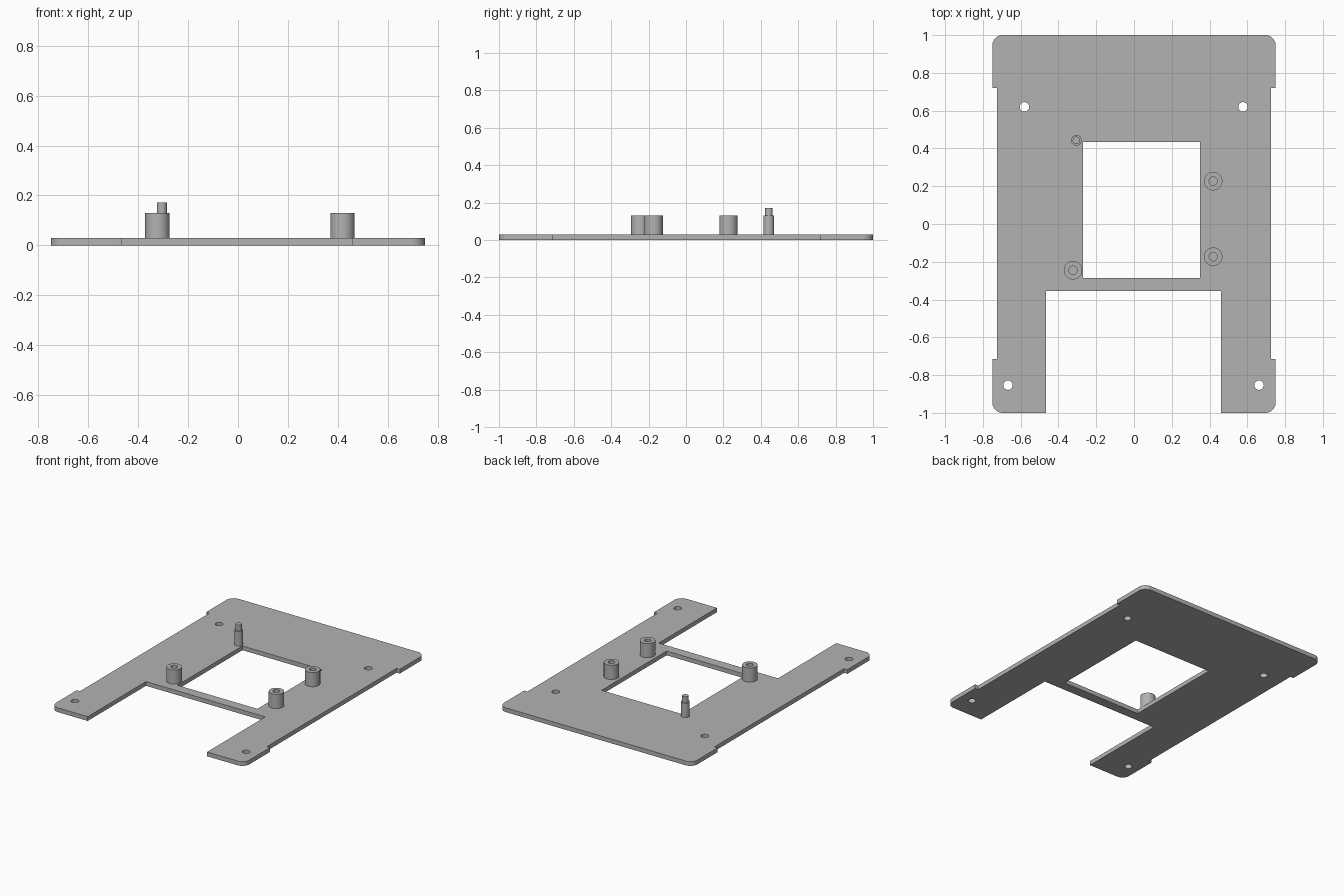
import bpy
import bmesh
from math import cos, sin, pi, radians
from mathutils import Vector

cube = bpy.data.objects.get("Cube")
if cube:
    bpy.data.objects.remove(cube, do_unlink=True)

THICK = 0.03      # plate thickness
BOSS_TOP = 0.13   # height of the standoffs

grey = bpy.data.materials.new("plain grey")
grey.use_nodes = True
grey.diffuse_color = (0.45, 0.45, 0.45, 1)
grey.node_tree.nodes["Principled BSDF"].inputs["Base Color"].default_value = grey.diffuse_color


def finish(bm, name, location=(0, 0, 0)):
    """Turn a bmesh into a smooth object with crisp edges."""
    bmesh.ops.recalc_face_normals(bm, faces=bm.faces)
    mesh = bpy.data.meshes.new(name)
    bm.to_mesh(mesh)
    bm.free()
    mesh.materials.append(grey)
    mesh.shade_smooth()
    mesh.set_sharp_from_angle(angle=radians(30))
    obj = bpy.data.objects.new(name, mesh)
    obj.location = location
    bpy.context.collection.objects.link(obj)
    return obj


def arc(cx, cy, r, start, end, steps):
    """Points along an arc, angles in degrees."""
    angles = [radians(start + (end - start) * i / steps) for i in range(steps + 1)]
    return [(cx + r * cos(a), cy + r * sin(a)) for a in angles]


def add_loop(bm, points):
    verts = [bm.verts.new((x, y, 0)) for x, y in points]
    for a, b in zip(verts, verts[1:] + verts[:1]):
        bm.edges.new((a, b))


def lathe(name, profile, location):
    """Revolve an (r, z) profile around the vertical axis."""
    bm = bmesh.new()
    verts = [bm.verts.new((r, 0, z)) for r, z in profile]
    edges = [bm.edges.new(pair) for pair in zip(verts, verts[1:])]
    bmesh.ops.spin(bm, geom=verts + edges, cent=(0, 0, 0), axis=(0, 0, 1),
                   angle=2 * pi, steps=40)
    bmesh.ops.remove_doubles(bm, verts=bm.verts, dist=0.0001)
    return finish(bm, name, location)


# Base plate outline: rounded corners, stepped sides, open slot at the front
W, NECK, R = 0.75, 0.725, 0.055
outline = (
    arc(W - R, 1 - R, R, 0, 90, 10)
    + arc(R - W, 1 - R, R, 90, 180, 10)
    + [(-W, 0.72), (-NECK, 0.72), (-NECK, -0.715), (-W, -0.715)]
    + arc(R - W, R - 1, R, 180, 270, 10)
    + [(-0.465, -1), (-0.465, -0.355), (0.46, -0.355), (0.46, -1)]
    + arc(W - R, R - 1, R, 270, 360, 10)
    + [(W, -0.715), (NECK, -0.715), (NECK, 0.72), (W, 0.72)]
)
window = [(-0.27, -0.285), (0.35, -0.285), (0.35, 0.435), (-0.27, 0.435)]
screw_holes = [(-0.58, 0.62), (0.577, 0.62), (-0.667, -0.853), (0.662, -0.853)]

plate = bmesh.new()
add_loop(plate, outline)
add_loop(plate, window)
for x, y in screw_holes:
    add_loop(plate, arc(x, y, 0.025, 0, 360, 32)[:-1])
bmesh.ops.triangle_fill(plate, edges=plate.edges, use_beauty=True, normal=(0, 0, 1))
raised = bmesh.ops.extrude_face_region(plate, geom=plate.faces[:], use_keep_orig=True)
top = [v for v in raised["geom"] if isinstance(v, bmesh.types.BMVert)]
bmesh.ops.translate(plate, verts=top, vec=Vector((0, 0, THICK)))
finish(plate, "base_plate")

# Hollow standoffs with blind holes
ROOT = THICK - 0.01
boss = [(0, THICK + 0.002), (0.022, THICK + 0.002), (0.022, BOSS_TOP),
        (0.049, BOSS_TOP), (0.049, ROOT), (0, ROOT)]
for name, x, y in [("right_front_standoff", -0.323, -0.245),
                   ("left_front_standoff", 0.419, -0.173),
                   ("left_back_standoff", 0.419, 0.227)]:
    lathe(name, boss, (x, y, 0))

# Stepped locating pin
pin = [(0, 0.172), (0.02, 0.172), (0.02, BOSS_TOP), (0.028, BOSS_TOP),
       (0.028, ROOT), (0, ROOT)]
lathe("locating_pin", pin, (-0.305, 0.443, 0))
